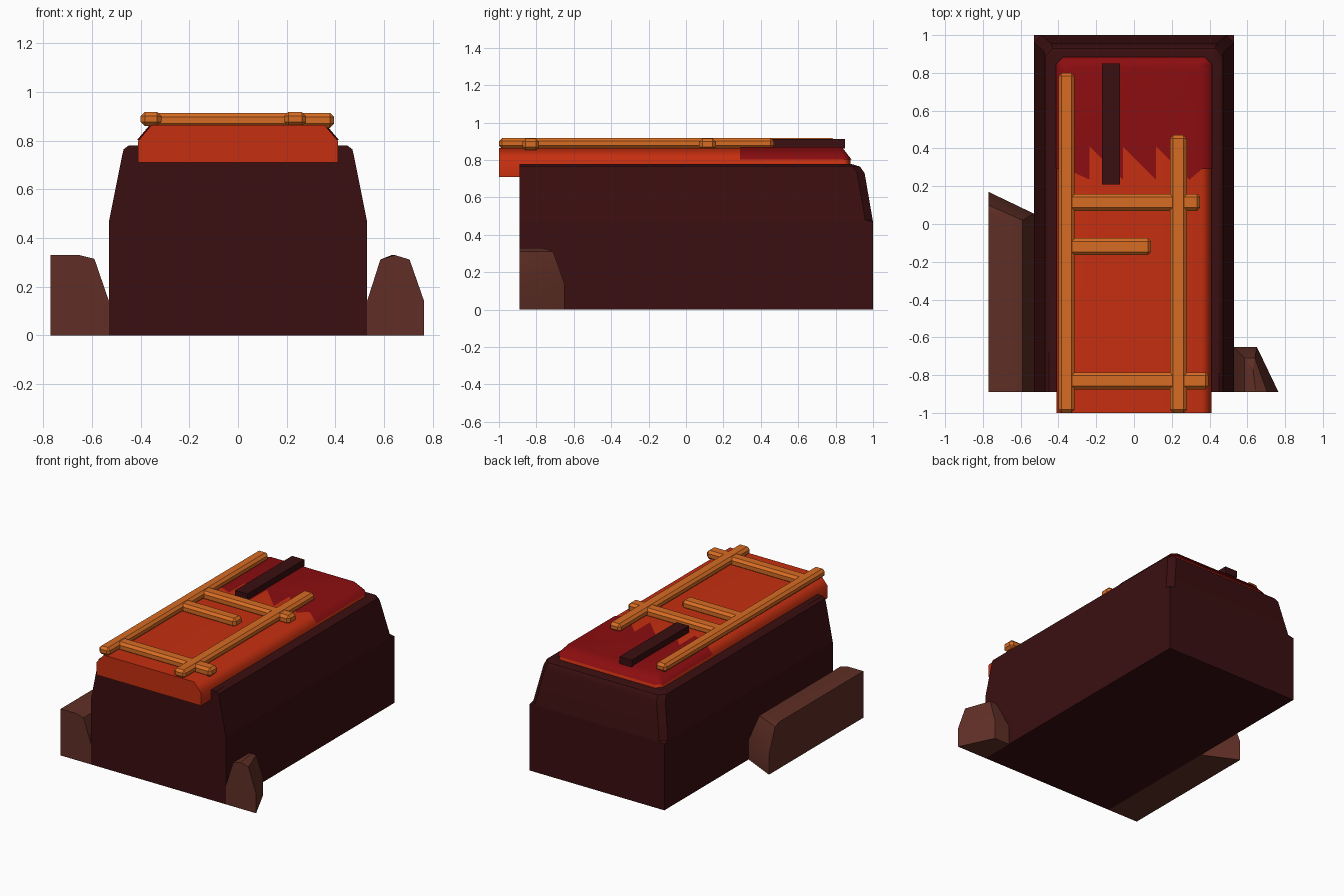
import bpy, bmesh
from math import radians

cube = bpy.data.objects.get("Cube")
if cube:
    bpy.data.objects.remove(cube, do_unlink=True)


def material(name, r, g, b):
    m = bpy.data.materials.new(name)
    m.use_nodes = True
    m.diffuse_color = (r, g, b, 1)
    m.node_tree.nodes["Principled BSDF"].inputs["Base Color"].default_value = (r, g, b, 1)
    return m


DARK = material("dark maroon rock", .042, .0045, .005)
BROWN = material("brown stone", .115, .028, .019)
LAVA = material("orange red", .56, .028, .005)
CRUST = material("deep red", .26, .004, .005)
ORANGE = material("orange", .68, .15, .017)


def finish(name, bm, mat, smooth=None):
    """Turn a bmesh into an object, optionally smooth below an angle."""
    me = bpy.data.meshes.new(name)
    bm.to_mesh(me)
    bm.free()
    ob = bpy.data.objects.new(name, me)
    bpy.context.collection.objects.link(ob)
    me.materials.append(mat)
    if smooth:
        bpy.ops.object.select_all(action='DESELECT')
        ob.select_set(True)
        bpy.context.view_layer.objects.active = ob
        bpy.ops.object.shade_smooth_by_angle(angle=radians(smooth))
        wn = ob.modifiers.new("weighted", 'WEIGHTED_NORMAL')
        wn.keep_sharp = True
    return ob


def outline(w, front, back, cut):
    """Half-width w, square front, back corners cut off."""
    half = [(w, front), (w, back - cut), (w - cut, back)]
    return half + [(-x, y) for x, y in reversed(half)]


def loft(bm, rings, closed=True):
    """Skin a stack of (z, outline) rings and return the vertex rows."""
    rows = [[bm.verts.new((x, y, z)) for x, y in pts] for z, pts in rings]
    n = len(rows[0])
    for a, b in zip(rows, rows[1:]):
        for i in range(n if closed else n - 1):
            j = (i + 1) % n
            bm.faces.new((a[i], a[j], b[j], b[i]))
    return rows


def solid(name, rings, mat, smooth):
    bm = bmesh.new()
    rows = loft(bm, rings)
    bm.faces.new(rows[0][::-1])
    bm.faces.new(rows[-1])
    bmesh.ops.remove_doubles(bm, verts=bm.verts, dist=1e-5)
    bmesh.ops.recalc_face_normals(bm, faces=bm.faces)
    return finish(name, bm, mat, smooth)


def hull(name, levels, mat):
    """Convex stone from (z, points) levels."""
    bm = bmesh.new()
    for z, pts in levels:
        for x, y in pts:
            bm.verts.new((x, y, z))
    res = bmesh.ops.convex_hull(bm, input=bm.verts)
    loose = {v for v in res["geom_interior"] + res["geom_unused"]
             if isinstance(v, bmesh.types.BMVert)}
    bmesh.ops.delete(bm, geom=list(loose), context='VERTS')
    bmesh.ops.dissolve_limit(bm, angle_limit=radians(1), verts=bm.verts, edges=bm.edges)
    bmesh.ops.recalc_face_normals(bm, faces=bm.faces)
    return finish(name, bm, mat, 25)


def bar(name, x0, x1, y0, y1, z0, z1, mat, bevel=0.0):
    bm = bmesh.new()
    bmesh.ops.create_cube(bm, size=1)
    for v in bm.verts:
        v.co.x = x1 if v.co.x > 0 else x0
        v.co.y = y1 if v.co.y > 0 else y0
        v.co.z = z1 if v.co.z > 0 else z0
    if bevel:
        bmesh.ops.bevel(bm, geom=bm.edges[:], offset=bevel, segments=1, affect='EDGES')
    return finish(name, bm, mat)


# Main rock block, tapering above its lower half
F = -.89
solid("rock_block", [
    (0, outline(.53, F, 1, 0)),
    (.47, outline(.53, F, 1, 0)),
    (.48, outline(.528, F, .998, .04)),
    (.73, outline(.478, F, .955, .04)),
    (.765, outline(.47, F, .93, .04)),
    (.78, outline(.45, F, .88, .03)),
], DARK, 30)

# Glowing slab on top, overhanging the front
slab = [(.80, (.41, .88, .04)), (.865, (.355, .83, .03))]
solid("top_slab", [(.71, outline(.41, -1, .88, .04))]
      + [(z, outline(w, -1, b, c)) for z, (w, b, c) in slab], LAVA, 50)

# Thin dark crust over the rear of the slab, with a sawtooth front edge
lift = .004
bm = bmesh.new()
rows = loft(bm, [(z + lift, outline(w + lift, .29, b + lift, c))
                 for z, (w, b, c) in slab], closed=False)
teeth = []
for k in range(4):
    x = -.235 + k * .176
    teeth += [(x, .235), (x, .41)] if k < 3 else [(x, .235)]
bm.faces.new(rows[-1] + [bm.verts.new((x, y, .865 + lift)) for x, y in teeth])
finish("rear_crust", bm, CRUST, 50)

# Side stones
base = [(-.77, F), (-.53, F), (-.53, .055), (-.77, .17)]
hull("long_side_stone", [
    (0, base), (.14, base),
    (.315, [(-.77, F), (-.59, F), (-.59, .02), (-.77, .10)]),
    (.33, [(-.77, F), (-.65, F), (-.65, 0), (-.77, .05)]),
], BROWN)
base = [(.53, F), (.53, -.65), (.65, -.65), (.765, F)]
hull("small_side_stone", [
    (0, base), (.14, base),
    (.312, [(.585, F), (.585, -.71), (.64, -.71), (.705, F)]),
    (.33, [(.645, F), (.63, -.77)]),
], BROWN)

# Raised lattice of chamfered bars
B = .017
for name, x0, x1, y0, y1 in [
        ("right_long_bar", -.40, -.315, -1, .80),
        ("left_long_bar", .19, .28, -1, .47)]:
    bar(name, x0, x1, y0, y1, .86, .918, ORANGE, B)
for name, x1, y0, y1 in [
        ("front_cross_bar", .395, -.875, -.785),
        ("rear_cross_bar", .35, .07, .16),
        ("short_cross_bar", .09, -.165, -.075)]:
    bar(name, -.36, x1, y0, y1, .853, .915, ORANGE, B)
bar("dark_bar", -.17, -.073, .21, .85, .862, .912, DARK)
